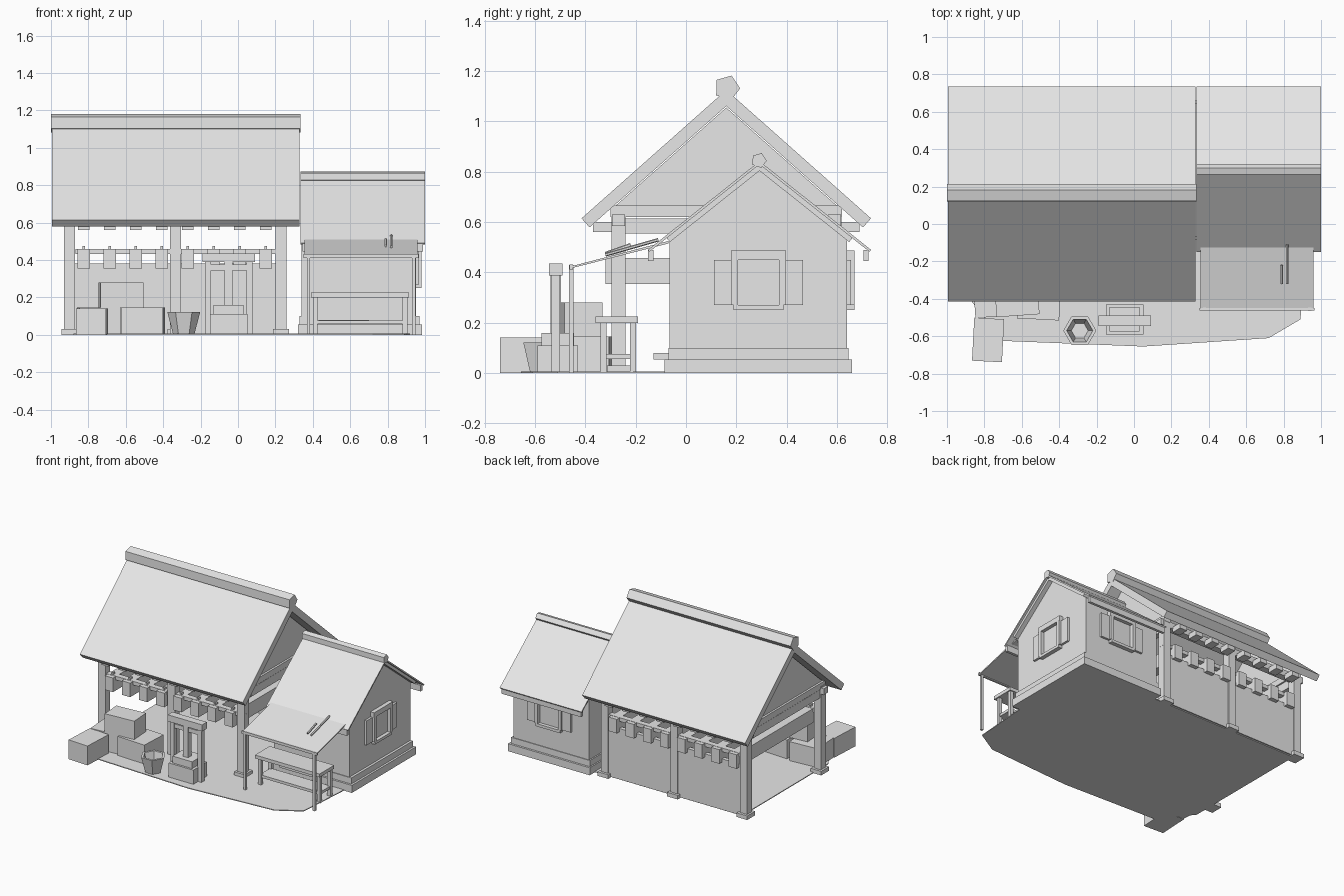
import bpy, bmesh, math
from mathutils import Vector

if "Cube" in bpy.data.objects:
    bpy.data.objects.remove(bpy.data.objects["Cube"])

grey = bpy.data.materials.new("plain_grey")
grey.use_nodes = True
grey.diffuse_color = (0.8, 0.8, 0.8, 1)
grey.node_tree.nodes["Principled BSDF"].inputs["Base Color"].default_value = (0.8, 0.8, 0.8, 1)


def finish(name, bm):
    bmesh.ops.recalc_face_normals(bm, faces=bm.faces)
    mesh = bpy.data.meshes.new(name)
    bm.to_mesh(mesh)
    bm.free()
    mesh.materials.append(grey)
    obj = bpy.data.objects.new(name, mesh)
    bpy.context.collection.objects.link(obj)
    return obj


def box(name, x, y, z, turn=0):
    """Box from (min, max) pairs, optionally turned about its own centre."""
    bm = bmesh.new()
    bmesh.ops.create_cube(bm, size=1)
    for v in bm.verts:
        v.co = Vector([v.co[i] * (r[1] - r[0]) for i, r in enumerate((x, y, z))])
    obj = finish(name, bm)
    obj.location = [sum(r) / 2 for r in (x, y, z)]
    obj.rotation_euler.z = math.radians(turn)
    return obj


def prism_x(name, profile, x0, x1):
    """Extrude a (y, z) outline along x."""
    bm = bmesh.new()
    face = bm.faces.new([bm.verts.new((x0, y, z)) for y, z in profile])
    ext = bmesh.ops.extrude_face_region(bm, geom=[face])["geom"]
    bmesh.ops.translate(bm, vec=(x1 - x0, 0, 0),
                        verts=[g for g in ext if isinstance(g, bmesh.types.BMVert)])
    return finish(name, bm)


def roof(name, x0, x1, ridge_y, ridge_z, half, drop, thick):
    """Bent slab over a ridge, eave ends cut square to the slope."""
    n = Vector((drop, half)).normalized() * thick
    under = ridge_z - thick * math.hypot(half, drop) / half
    prism_x(name, [(ridge_y - half, ridge_z - drop), (ridge_y, ridge_z),
                   (ridge_y + half, ridge_z - drop),
                   (ridge_y + half - n.x, ridge_z - drop - n.y), (ridge_y, under),
                   (ridge_y - half + n.x, ridge_z - drop - n.y)], x0, x1)


def ridge_cap(name, x0, x1, y, z, r):
    angles = [math.radians(72 * i - 2) for i in range(5)]
    prism_x(name, [(y + r * math.cos(a), z + r * math.sin(a)) for a in angles], x0, x1)


def rod(name, a, b, r):
    a, b = Vector(a), Vector(b)
    bm = bmesh.new()
    bmesh.ops.create_cone(bm, cap_ends=True, segments=6, radius1=r, radius2=r, depth=(b - a).length)
    obj = finish(name, bm)
    obj.location = (a + b) / 2
    obj.rotation_mode = 'QUATERNION'
    obj.rotation_quaternion = (b - a).to_track_quat('Z', 'Y')


# Ground slab
bm = bmesh.new()
outline = [(-.88, .6), (-.88, -.4), (-.7, -.625), (.05, -.655),
           (.72, -.61), (.89, -.51), (.92, -.1), (.92, .6)]
ground = bm.faces.new([bm.verts.new((x, y, 0)) for x, y in outline])
top = bmesh.ops.extrude_face_region(bm, geom=[ground])["geom"]
bmesh.ops.translate(bm, vec=(0, 0, .006), verts=[g for g in top if isinstance(g, bmesh.types.BMVert)])
finish("ground_slab", bm)

# Open shelter: roof, ridge, gables
roof("shelter_roof", -.995, .33, .16, 1.125, .575, .51, .048)
ridge_cap("shelter_ridge_cap", -1, .333, .163, 1.133, .052)
for side, x in (("right", -.91), ("left", .22)):
    prism_x(side + "_gable_panel", [(-.28, .665), (.16, 1.055), (.6, .665)], x, x + .02)
    box(side + "_tie_beam", (x - .015, x + .035), (-.3, .62), (.62, .665))
    box(side + "_cross_beam", (x - .01, x + .03), (-.25, .58), (.555, .615))

# Shelter posts on stone feet
for i, x in enumerate((-.9, -.335, .23)):
    for end, y in (("front", -.268), ("back", .59)):
        box(f"{end}_post_{i}", (x - .029, x + .029), (y - .028, y + .028), (0, .64))
        if end == "back" or i != 1:
            box(f"{end}_foot_{i}", (x - .043, x + .043), (y - .046, y + .046), (0, .03))
for end, y in (("front", -.268), ("back", .59)):
    box(end + "_eave_beam", (-.95, .28), (y - .025, y + .025), (.585, .63))
    box(end + "_rail", (-.87, .26), (y - .02, y + .02), (.433, .46))
box("back_wall", (-.9, .25), (.58, .61), (.006, .38))

# Joists and rafter tails
for i in range(8):
    x = -.825 + i * .139
    box(f"joist_{i}", (x - .033, x + .033), (-.32, .64), (.355, .458))
    box(f"joist_peg_{i}", (x - .006, x + .006), (-.28, -.256), (.455, .475))
    for end, y in (("front", -.33), ("back", .65)):
        box(f"{end}_rafter_tail_{i}", (x - .03, x + .03), (y - .04, y + .04), (.56, .6))

# House body
box("house_plinth", (.32, .985), (-.085, .66), (0, .055))
box("house_plinth_course", (.33, .97), (-.07, .645), (.055, .1))
prism_x("house_walls", [(-.065, .1), (.64, .1), (.64, .53), (.29, .81), (-.065, .53)], .34, .952)
roof("house_roof", .335, 1, .292, .842, .443, .352, .01)
roof("house_barge_boards", .94, .985, .292, .832, .37, .294, .022)
ridge_cap("house_ridge_cap", .335, 1, .29, .845, .031)
for end, y in (("front", -.14), ("back", .715)):
    box(end + "_house_fascia", (.345, .99), (y - .01, y + .01), (.445, .49))


def window(name, origin, along, out):
    """Framed opening with two shutters, built in a wall's own axes."""
    o, u, n = Vector(origin), Vector(along), Vector(out)

    def part(label, a, z, d):
        p, q = o + u * a[0], o + u * a[1] + n * d
        box(f"{name}_{label}", sorted((p.x, q.x)), sorted((p.y, q.y)), z)
    for s, side in ((-1, "right"), (1, "left")):
        part(side + "_shutter", sorted((s * .108, s * .177)), (.27, .45), .016)
        part(side + "_jamb", sorted((s * .082, s * .108)), (.27, .45), .03)
    part("lintel", (-.11, .11), (.45, .487), .03)
    part("sill", (-.1, .1), (.25, .27), .03)
    part("pane", (-.082, .082), (.27, .45), .004)


window("side_window", (.952, .288, 0), (0, 1, 0), (1, 0, 0))
window("back_window", (.655, .64, 0), (1, 0, 0), (0, 1, 0))

# Awning with poles
prism_x("awning", [(-.07, .525), (-.455, .425), (-.455, .417), (-.07, .515)], .355, .96)
box("awning_bar", (.35, .965), (-.462, -.448), (.412, .432))
for side, x in (("right", .377), ("left", .94)):
    box(side + "_awning_pole", (x - .009, x + .009), (-.464, -.446), (0, .43))
rod("long_stick", (.82, -.11, .53), (.82, -.32, .47), .007)
rod("short_stick", (.79, -.22, .51), (.79, -.32, .475), .007)

# Work table and step
box("table_top", (.39, .915), (-.36, -.19), (.2, .225))
box("table_shelf", (.41, .9), (-.335, -.21), (.057, .077))
for x in (.4, .88):
    for y in (-.34, -.222):
        box("table_leg", (x, x + .026), (y, y + .024), (0, .2))
box("house_step", (.43, .7), (-.13, -.06), (.055, .08))

# Pump stand
for side, x in (("right", -.16), ("left", .062)):
    box(side + "_pump_post", (x - .016, x + .016), (-.535, -.5), (0, .4))
box("pump_lintel", (-.19, .09), (-.545, -.49), (.388, .436))
box("pump_crossbar", (-.15, .05), (-.53, -.505), (.345, .375))
box("pump_shaft", (-.072, -.03), (-.538, -.497), (.15, .39))
box("pump_base", (-.15, .05), (-.59, -.43), (0, .11))
box("pump_head", (-.13, .03), (-.575, -.445), (.11, .16))

# Six-sided bucket, open at the top
bm = bmesh.new()
rings = [[bm.verts.new((r * math.cos(i * math.pi / 3), r * math.sin(i * math.pi / 3), z))
          for i in range(6)] for r, z in ((.056, 0), (.088, .122), (.07, .122), (.045, .015))]
for a, b in zip(rings, rings[1:]):
    for i in range(6):
        j = (i + 1) % 6
        bm.faces.new((a[i], a[j], b[j], b[i]))
bm.faces.new(rings[0])
bm.faces.new(rings[-1])
finish("bucket", bm).location = (-.29, -.57, 0)

# Stacked crates
box("front_crate", (-.86, -.7), (-.735, -.505), (0, .142), -3)
box("left_crate", (-.62, -.395), (-.51, -.3), (0, .145), -3)
box("right_crate", (-.855, -.635), (-.495, -.29), (0, .145), 4)
box("top_crate", (-.74, -.51), (-.49, -.34), (.145, .28), 4)
